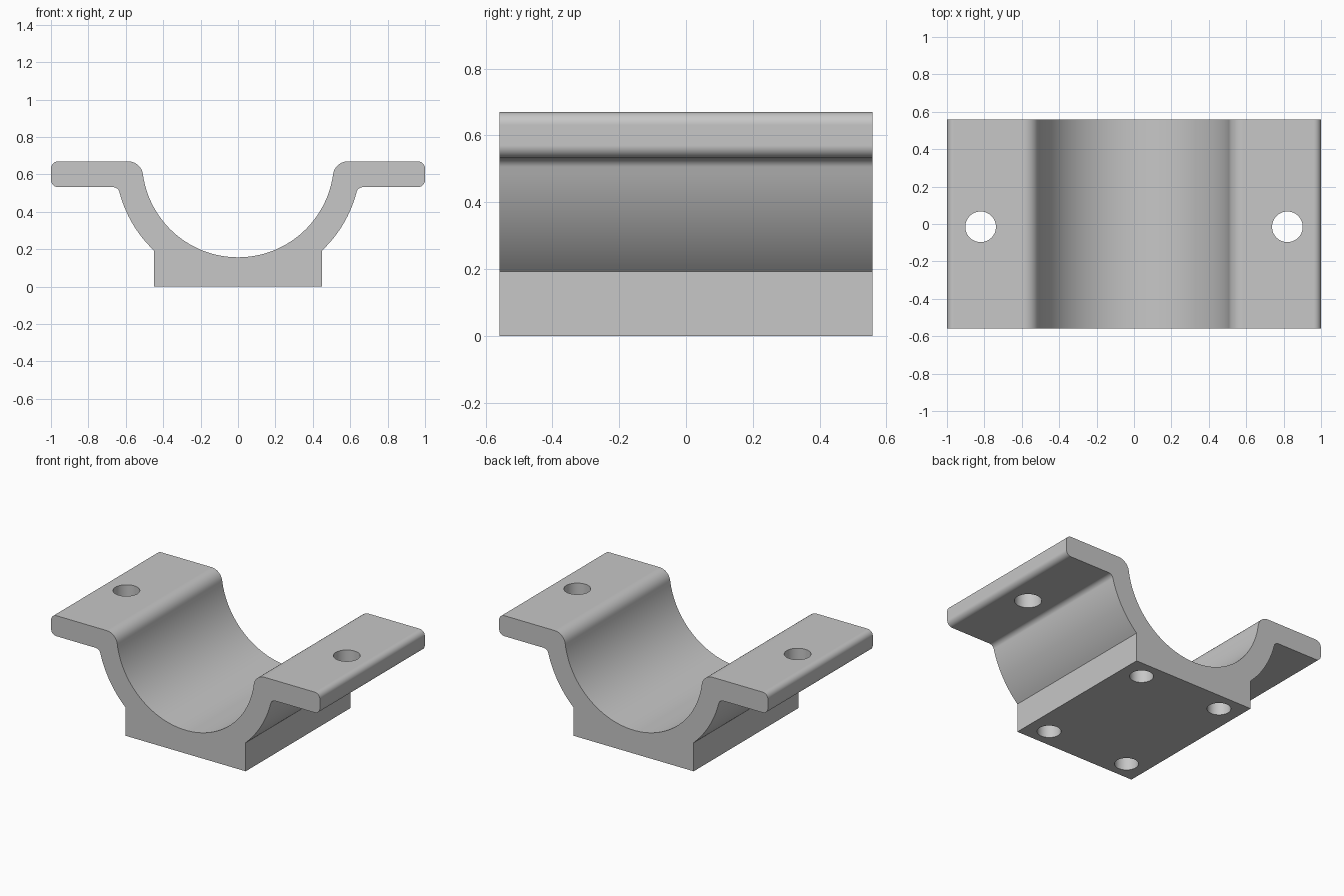
import bpy, bmesh
from math import pi, sqrt, atan2, acos, cos, sin

cube = bpy.data.objects.get("Cube")
if cube:
    bpy.data.objects.remove(cube, do_unlink=True)

# Main dimensions
TOP, FLANGE_BOTTOM = 0.67, 0.532
INNER, OUTER = 0.513, 0.655
LIP, NECK, END = 0.08, 0.035, 0.038     # fillet radii
BASE, HALF_DEPTH = 0.448, 0.558

metal = bpy.data.materials.new("grey metal")
metal.use_nodes = True
colour = (0.57, 0.57, 0.57, 1)
metal.diffuse_color = colour
metal.node_tree.nodes["Principled BSDF"].inputs["Base Color"].default_value = colour


def arc(x, z, r, start, end, steps):
    angles = [start + (end - start) * i / steps for i in range(steps + 1)]
    return [(x + r * cos(a), z + r * sin(a)) for a in angles]


def half_profile():
    # Fillet centres tangent to the inner and outer arcs
    lip_x = sqrt((INNER + LIP) ** 2 - LIP ** 2)
    lip_a = atan2(-LIP, lip_x)
    drop = TOP - FLANGE_BOTTOM + NECK
    neck_x = sqrt((OUTER + NECK) ** 2 - drop ** 2)
    neck_a = atan2(-drop, neck_x)
    pts = arc(0, TOP, INNER, -pi / 2, lip_a, 32)
    pts += arc(lip_x, TOP - LIP, LIP, pi + lip_a, pi / 2, 10)[1:]
    pts += arc(1 - END, TOP - END, END, pi / 2, 0, 8)
    pts += arc(1 - END, FLANGE_BOTTOM + END, END, 0, -pi / 2, 8)
    pts += arc(neck_x, TOP - drop, NECK, pi / 2, pi + neck_a, 8)
    pts += arc(0, TOP, OUTER, neck_a, -acos(BASE / OUTER), 16)[1:]
    return pts + [(BASE, 0)]


# Saddle body: mirrored profile extruded front to back
right = half_profile()
outline = right + [(-x, z) for x, z in reversed(right[1:])]
bm = bmesh.new()
face = bm.faces.new([bm.verts.new((x, -HALF_DEPTH, z)) for x, z in outline])
extruded = bmesh.ops.extrude_face_region(bm, geom=[face])["geom"]
bmesh.ops.translate(bm, vec=(0, 2 * HALF_DEPTH, 0),
                    verts=[v for v in extruded if isinstance(v, bmesh.types.BMVert)])
bmesh.ops.recalc_face_normals(bm, faces=bm.faces)
mesh = bpy.data.meshes.new("saddle_clamp")
bm.to_mesh(mesh)
bm.free()
mesh.materials.append(metal)
saddle = bpy.data.objects.new("saddle_clamp", mesh)
bpy.context.collection.objects.link(saddle)
bpy.context.view_layer.objects.active = saddle
saddle.select_set(True)


def drill(x, y, z, radius, depth):
    bpy.ops.mesh.primitive_cylinder_add(vertices=48, radius=radius, depth=depth,
                                        location=(x, y, z))
    cutter = bpy.context.object
    cutter.name = "hole_cutter"
    cutter.hide_render = True
    cutter.data.materials.append(metal)
    bpy.ops.object.select_all(action='DESELECT')
    saddle.select_set(True)
    bpy.context.view_layer.objects.active = saddle
    mod = saddle.modifiers.new("hole", 'BOOLEAN')
    mod.operation, mod.solver, mod.object = 'DIFFERENCE', 'EXACT', cutter
    bpy.ops.object.modifier_apply(modifier=mod.name)
    bpy.data.objects.remove(cutter, do_unlink=True)


for side in (-1, 1):
    # Through hole in each flange
    drill(side * 0.82, -0.015, 0.6, 0.082, 0.4)
    # Blind mounting holes in the base
    for end in (-1, 1):
        drill(side * 0.304, end * 0.433, 0, 0.072, 0.3)

# Smooth curves with crisp edges
bpy.ops.object.shade_smooth_by_angle(angle=pi / 6)
weighted = saddle.modifiers.new("weighted_normals", 'WEIGHTED_NORMAL')
weighted.keep_sharp = True
